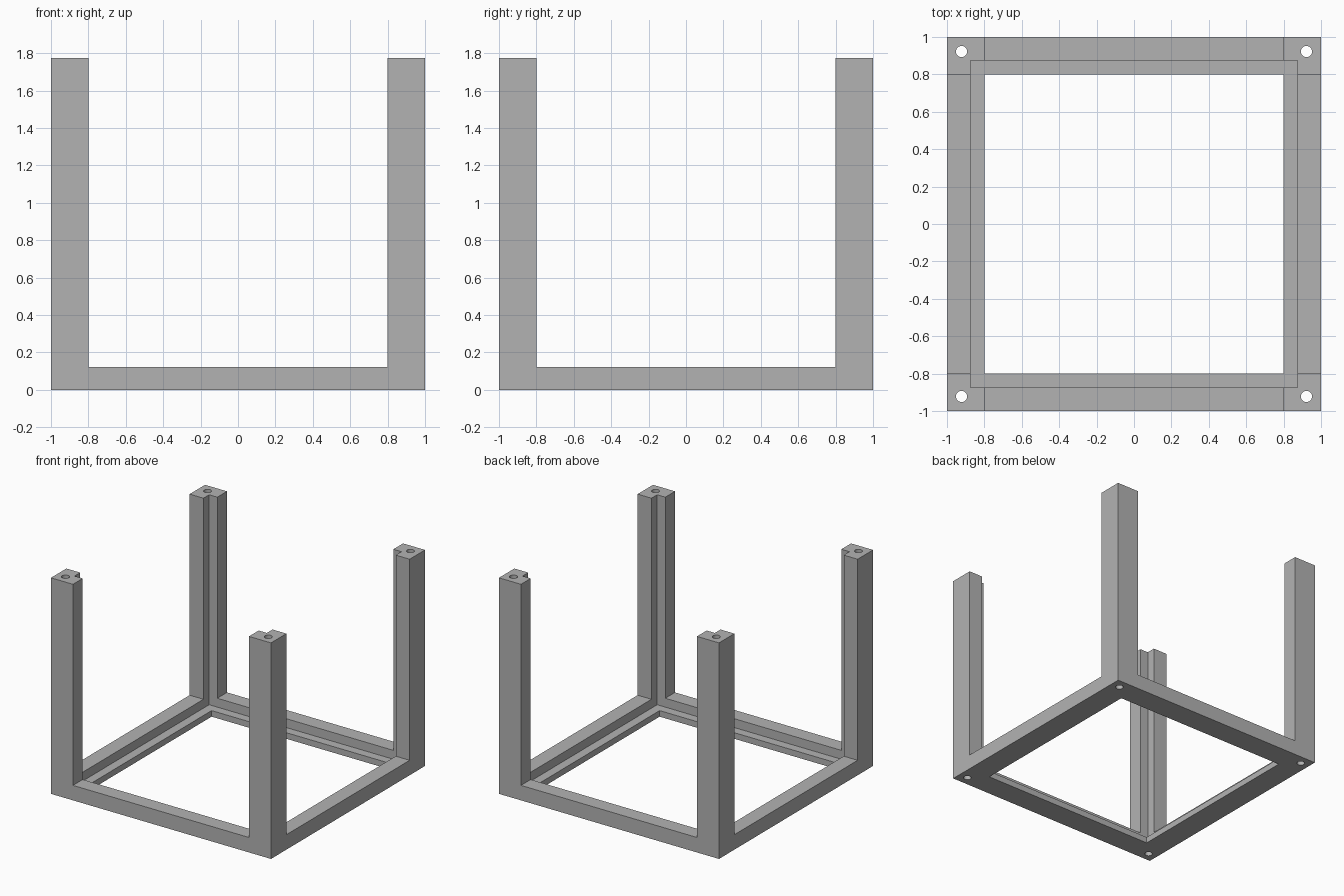
import bpy

cube = bpy.data.objects.get("Cube")
if cube:
    bpy.data.objects.remove(cube, do_unlink=True)

HEIGHT, RAIL, LIP = 1.775, 0.123, 0.05   # post top, rail top, ledge height
INNER, REBATE = 0.8, 0.874               # half widths of opening and rebate
HOLE, HOLE_R = 0.922, 0.03

grey = bpy.data.materials.new("plain grey")
grey.use_nodes = True
colour = (0.45, 0.45, 0.45, 1)
grey.diffuse_color = colour
grey.node_tree.nodes["Principled BSDF"].inputs["Base Color"].default_value = colour


def box(name, hx, hy, z0, z1):
    bpy.ops.mesh.primitive_cube_add(size=2, location=(0, 0, (z0 + z1) / 2))
    ob = bpy.context.object
    ob.name = name
    ob.scale = (hx, hy, (z1 - z0) / 2)
    bpy.ops.object.transform_apply(location=True, rotation=False, scale=True)
    ob.data.materials.append(grey)
    return ob


# Solid block that becomes the base ring and four corner posts
frame = box("corner_post_frame", 1, 1, 0, HEIGHT)

# Centre opening, stepped rebate, and the gaps between posts
cutters = [
    box("rebate_cutter", REBATE, REBATE, LIP, HEIGHT + 1),
    box("side_gap_cutter", 2, INNER, RAIL, HEIGHT + 1),
    box("front_gap_cutter", INNER, 2, RAIL, HEIGHT + 1),
    box("opening_cutter", INNER, INNER, -1, HEIGHT + 1),
]

# Bolt holes running the length of each post
for sx in (-1, 1):
    for sy in (-1, 1):
        bpy.ops.mesh.primitive_cylinder_add(
            vertices=32, radius=HOLE_R, depth=4, location=(sx * HOLE, sy * HOLE, 1))
        hole = bpy.context.object
        hole.name = "bolt_hole_cutter"
        hole.data.materials.append(grey)
        cutters.append(hole)

# Cut, then discard the cutters
bpy.ops.object.select_all(action='DESELECT')
frame.select_set(True)
bpy.context.view_layer.objects.active = frame
for cutter in cutters:
    mod = frame.modifiers.new(cutter.name, 'BOOLEAN')
    mod.operation = 'DIFFERENCE'
    mod.solver = 'EXACT'
    mod.object = cutter
    bpy.ops.object.modifier_apply(modifier=mod.name)
    bpy.data.objects.remove(cutter, do_unlink=True)

bpy.ops.object.shade_smooth_by_angle(angle=0.5)
